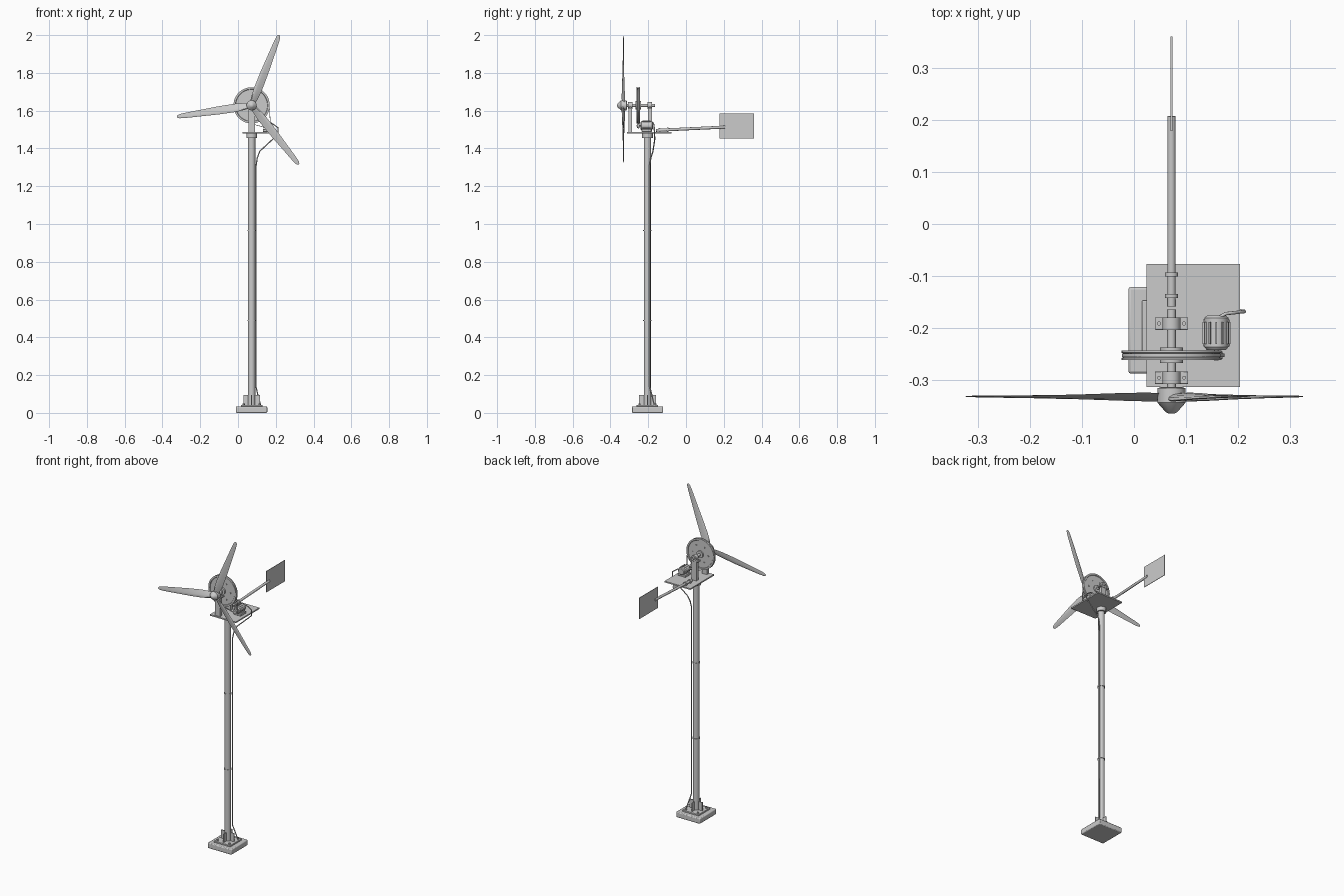
import bpy, bmesh, math
from mathutils import Vector, Matrix

if "Cube" in bpy.data.objects:
    bpy.data.objects.remove(bpy.data.objects["Cube"])

CX, TY = 0.072, -0.204        # rotor/tower x, tower y
HZ = 1.628                    # rotor axis height
DECK = 1.488                  # top of the deck plate


def finish(name, bm, bevel=0.0):
    bmesh.ops.recalc_face_normals(bm, faces=bm.faces)
    me = bpy.data.meshes.new(name)
    bm.to_mesh(me)
    bm.free()
    ob = bpy.data.objects.new(name, me)
    bpy.context.collection.objects.link(ob)
    if bevel:
        m = ob.modifiers.new("bevel", 'BEVEL')
        m.width, m.segments = bevel, 2
    return ob


def box(name, lo, hi, bevel=0.0):
    bm = bmesh.new()
    bmesh.ops.create_cube(bm, size=1)
    lo, hi = Vector(lo), Vector(hi)
    for v in bm.verts:
        v.co = Vector(((lo[i] + hi[i]) / 2 + v.co[i] * (hi[i] - lo[i])) for i in range(3))
    return finish(name, bm, bevel)


def lathe(name, profile, origin, axis, n=32):
    """Closed solid of revolution from (distance, radius) pairs."""
    rot = Vector((0, 0, 1)).rotation_difference(Vector(axis)).to_matrix()
    bm = bmesh.new()
    rings = []
    for d, r in profile:
        rings.append([bm.verts.new(Vector(origin) + rot @ Vector(
            (r * math.cos(2 * math.pi * k / n), r * math.sin(2 * math.pi * k / n), d)))
            for k in range(n)])
    for a, b in zip(rings, rings[1:]):
        for k in range(n):
            bm.faces.new((a[k], a[(k + 1) % n], b[(k + 1) % n], b[k]))
    bm.faces.new(rings[0])
    bm.faces.new(rings[-1])
    return finish(name, bm)


def rod(name, p, q, r, n=24):
    d = Vector(q) - Vector(p)
    return lathe(name, [(0, r), (d.length, r)], p, d.normalized(), n)


def cable(name, pts, r):
    cu = bpy.data.curves.new(name, 'CURVE')
    cu.dimensions, cu.bevel_depth, cu.bevel_resolution = '3D', r, 2
    cu.use_fill_caps = True
    sp = cu.splines.new('POLY')
    sp.points.add(len(pts) - 1)
    for s, p in zip(sp.points, pts):
        s.co = (*p, 1)
    ob = bpy.data.objects.new(name, cu)
    bpy.context.collection.objects.link(ob)


# Base and footing
box("base_block", (CX - .083, TY - .083, 0), (CX + .083, TY + .083, .034), .005)
box("base_plate", (CX - .057, TY - .057, .033), (CX + .057, TY + .057, .043), .002)
for i in range(4):
    c, s = round(math.cos(i * math.pi / 2)), round(math.sin(i * math.pi / 2))
    a = (CX + c * .015 - abs(s) * .003, TY + s * .015 - abs(c) * .003)
    b = (CX + c * .044 + abs(s) * .003, TY + s * .044 + abs(c) * .003)
    box("base_gusset", (min(a[0], b[0]), min(a[1], b[1]), .04),
        (max(a[0], b[0]), max(a[1], b[1]), .095))
for sx in (-1, 1):
    for sy in (-1, 1):
        p = (CX + sx * .042, TY + sy * .042)
        rod("base_bolt", (*p, .04), (*p, .05), .006, 6)

# Tower with joint rings and top collar
rod("tower", (CX, TY, .04), (CX, TY, 1.48), .0195)
for z in (.49, .965):
    rod("tower_ring", (CX, TY, z - .003), (CX, TY, z + .003), .0225)
rod("tower_collar", (CX, TY, 1.455), (CX, TY, 1.482), .028)
box("deck_plate", (.024, -.313, 1.48), (.203, -.077, DECK))

# Shaft posts and pillow bearings
for y in (-.191, -.295):
    box("bearing_post", (CX - .017, y - .010, DECK), (CX + .017, y + .010, HZ - .014))
    box("bearing_foot", (CX - .032, y - .012, HZ - .02), (CX + .032, y + .012, HZ - .011), .001)
    rod("bearing_housing", (CX, y - .012, HZ), (CX, y + .012, HZ), .017)
    for sx in (-1, 1):
        x = CX + sx * .024
        rod("bearing_bolt", (x, y, HZ - .012), (x, y, HZ - .006), .004, 6)
rod("rotor_shaft", (CX, -.164, HZ), (CX, -.33, HZ), .0082)

# Large grooved drive wheel
lathe("drive_wheel", [(-.015, .022), (-.006, .022), (-.006, .084), (-.009, .086), (-.009, .096),
                      (-.005, .096), (-.003, .091), (.003, .091), (.005, .096), (.009, .096),
                      (.009, .086), (.006, .084), (.006, .022), (.015, .022)],
      (CX, -.252, HZ), (0, 1, 0), 48)
for k in range(6):
    a = k * math.pi / 3
    x, z = CX + .055 * math.cos(a), HZ + .055 * math.sin(a)
    rod("wheel_bolt", (x, -.261, z), (x, -.243, z), .005, 8)

# Generator with feet, fins, pulley
GX, GZ = .158, 1.521
lathe("generator_body", [(-.035, .009), (-.035, .018), (-.029, .023), (.027, .023), (.031, .018),
                         (.031, .008)], (GX, -.207, GZ), (0, 1, 0))
for k in range(12):
    fin = box("generator_fin", (-.0015, -.23, .021), (.0015, -.188, .027))
    fin.matrix_world = Matrix.Translation((GX, 0, GZ)) @ Matrix.Rotation(k * math.pi / 6, 4, 'Y')
box("generator_foot", (GX - .026, -.235, DECK), (GX + .026, -.183, DECK + .014), .002)
rod("generator_shaft", (GX, -.262, GZ), (GX, -.24, GZ), .004, 16)
rod("generator_pulley", (GX, -.259, GZ), (GX, -.245, GZ), .012)

# Drive belt around both wheels: outer tangent loop
d = Vector((GX - CX, GZ - HZ))
base = math.atan2(d.y, d.x)
tangent = math.acos((.093 - .014) / d.length)
loop = []
for k in range(33):
    a = base + tangent + (2 * math.pi - 2 * tangent) * k / 32
    loop.append((CX, HZ, .092, a))
for k in range(9):
    loop.append((GX, GZ, .0125, base - tangent + 2 * tangent * k / 8))
bm = bmesh.new()
rows = [[bm.verts.new((x + (r + t) * math.cos(a), -.252 + y, z + (r + t) * math.sin(a)))
         for y, t in ((-.003, 0), (.003, 0), (.003, .003), (-.003, .003))] for x, z, r, a in loop]
for i, a in enumerate(rows):
    b = rows[(i + 1) % len(rows)]
    for j in range(4):
        bm.faces.new((a[j], a[(j + 1) % 4], b[(j + 1) % 4], b[j]))
finish("drive_belt", bm)

# Power cable down the tower
cable("power_cable", [(.165, -.178, 1.535), (.176, -.172, 1.535), (.212, -.168, 1.51),
                      (.211, -.167, 1.475), (.185, -.165, 1.45), (.115, -.175, 1.385),
                      (.102, -.186, 1.35), (.096, -.192, 1.31), (.095, -.192, .14),
                      (.104, -.182, .1), (.12, -.168, .04)], .0033)

# Tail boom, clamps and vane
p, q = Vector((CX, -.158, 1.496)), Vector((CX, .207, 1.513))
rod("tail_boom", p, q, .0078)
for y in (-.138, -.097):
    z = 1.496 + (y + .158) * .0466
    rod("tail_clamp", (CX, y - .004, z), (CX, y + .004, z), .0125)
    box("tail_clamp_foot", (CX - .008, y - .004, DECK - .002), (CX + .008, y + .004, z))
box("tail_vane", (CX - .0015, .178, 1.452), (CX + .0015, .36, 1.585))

# Rotor hub and nose cone
lathe("rotor_hub", [(-.018, .02), (-.016, .027), (.012, .027), (.018, .011), (.031, .011),
                    (.034, .006)][:3] + [(.03, .011), (.033, .005)],
      (CX, -.331, HZ), (0, -1, 0), 16)

# Three twisted, tapered blades: (radius, chord, thickness, twist degrees)
stations = [(.012, .030, .012, 24), (.045, .040, .011, 22), (.09, .046, .009, 17),
            (.18, .043, .007, 10), (.28, .034, .005, 6), (.36, .027, .004, 3),
            (.388, .021, .003, 2), (.397, .013, .002, 2), (.4, .005, .001, 2)]
section = [(-.4, 0), (-.3, .4), (-.05, .5), (.3, .3), (.6, 0), (.3, -.2), (-.05, -.4), (-.3, -.35)]
for k in range(3):
    turn = Matrix.Rotation(math.radians(90 - 68.6 - 120 * k), 3, 'Y')
    bm = bmesh.new()
    rings = []
    for r, c, t, tw in stations:
        cs, sn = math.cos(math.radians(tw)), math.sin(math.radians(tw))
        rings.append([bm.verts.new(Vector((CX, -.331, HZ)) + turn @ Vector(
            ((u - .1) * c * cs - w * t * sn, (u - .1) * c * sn + w * t * cs, r)))
            for u, w in section])
    for a, b in zip(rings, rings[1:]):
        for j in range(8):
            bm.faces.new((a[j], a[(j + 1) % 8], b[(j + 1) % 8], b[j]))
    bm.faces.new(rings[0])
    bm.faces.new(rings[-1])
    finish("rotor_blade", bm)

# Smooth round surfaces, keep edges crisp
for ob in bpy.data.objects:
    ob.select_set(ob.type == 'MESH')
    if ob.type == 'MESH':
        bpy.context.view_layer.objects.active = ob
bpy.ops.object.shade_smooth_by_angle(angle=math.radians(35))
